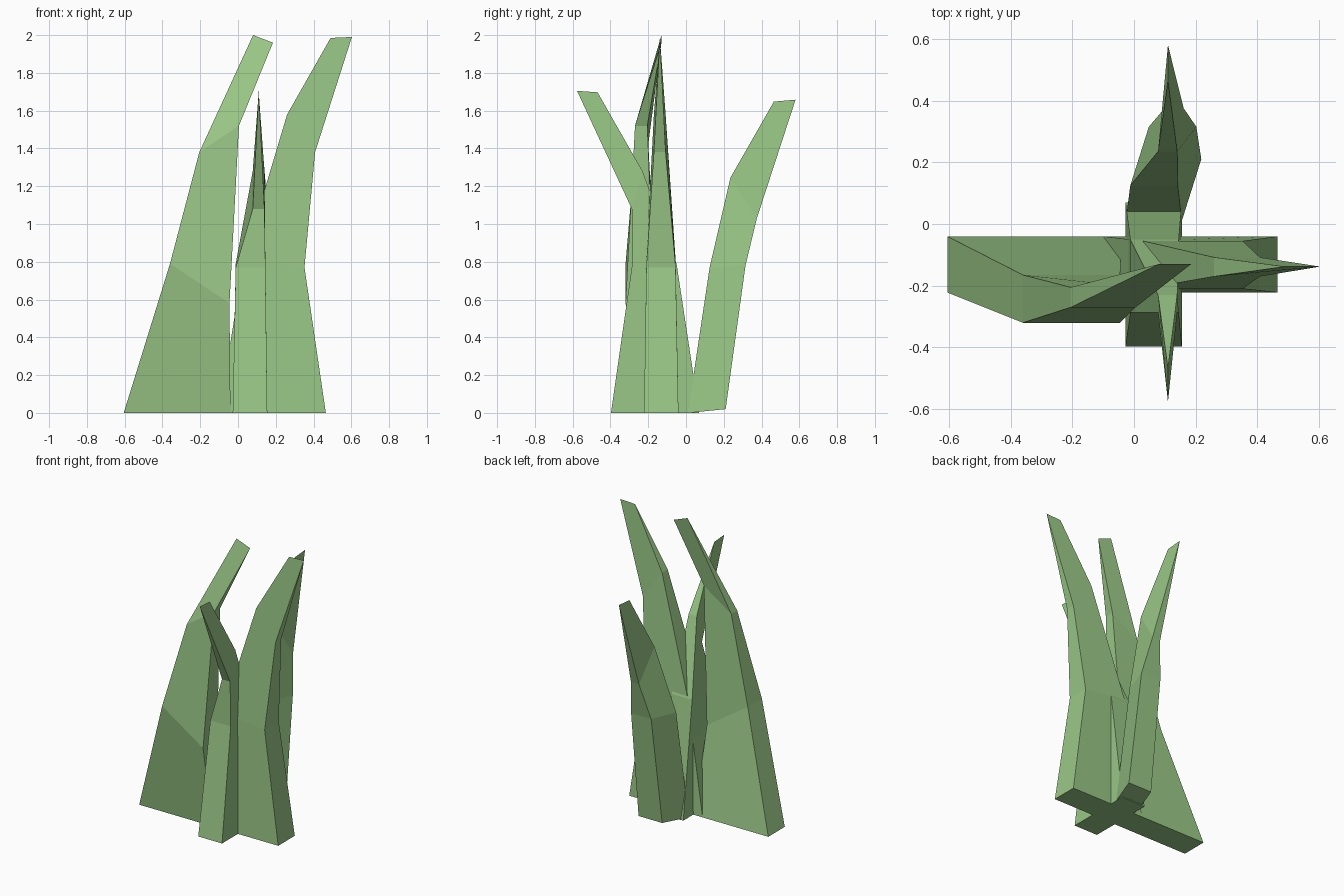
import bpy, bmesh

if "Cube" in bpy.data.objects:
    bpy.data.objects.remove(bpy.data.objects["Cube"])

# Leaf green
green = bpy.data.materials.new("leaf_green")
green.diffuse_color = (0.32, 0.57, 0.24, 1)
green.use_nodes = True
green.node_tree.nodes["Principled BSDF"].inputs["Base Color"].default_value = green.diffuse_color


def blade(name, axis, stations, tip):
    """Loft four-sided stations up to a sharp tip edge.
    station: (inner_u, inner_z, outer_u, outer_z, side_lo, side_hi, outer_side_shift)
    tip: (inner_u, inner_z, outer_u, outer_z, side)"""
    def co(u, s, z):
        return (u, s, z) if axis == 'X' else (s, u, z)

    bm = bmesh.new()
    rings = []
    for iu, iz, ou, oz, lo, hi, sh in stations:
        rings.append([bm.verts.new(co(*p)) for p in (
            (iu, lo, iz), (ou, lo + sh, oz), (ou, hi + sh, oz), (iu, hi, iz))])
    bm.faces.new(rings[0])
    for a, b in zip(rings, rings[1:]):
        for i in range(4):
            j = (i + 1) % 4
            bm.faces.new((a[i], a[j], b[j], b[i]))
    # Sharp tip edge
    iu, iz, ou, oz, s = tip
    ti, to = bm.verts.new(co(iu, s, iz)), bm.verts.new(co(ou, s, oz))
    a, b, c, d = rings[-1]
    for f in ((a, b, to, ti), (b, c, to), (c, d, ti, to), (d, a, ti)):
        bm.faces.new(f)
    bmesh.ops.recalc_face_normals(bm, faces=bm.faces)
    me = bpy.data.meshes.new(name)
    bm.to_mesh(me)
    bm.free()
    me.materials.append(green)
    bpy.context.collection.objects.link(bpy.data.objects.new(name, me))


# Wide left blade, curling over to the right
blade("left_blade", 'X', [
    (-0.04, 0, -0.605, 0, -0.222, -0.04, 0),
    (-0.045, 0.58, -0.36, 0.79, -0.32, -0.165, 0),
    (0.005, 1.52, -0.205, 1.38, -0.27, -0.205, 0)],
    (0.185, 1.96, 0.08, 2.0, -0.13))

# Right blade
blade("right_blade", 'X', [
    (-0.10, 0, 0.465, 0, -0.222, -0.04, 0),
    (0.03, 0.81, 0.352, 0.77, -0.21, -0.055, 0),
    (0.26, 1.58, 0.408, 1.38, -0.17, -0.108, 0)],
    (0.49, 1.985, 0.603, 1.99, -0.138))

# Front blade, leaning forward
blade("front_blade", 'Y', [
    (0.07, 0, -0.397, 0, -0.028, 0.155, 0),
    (-0.05, 0.79, -0.287, 0.77, -0.012, 0.145, 0),
    (-0.23, 1.28, -0.287, 1.08, 0.078, 0.14, 0)],
    (-0.468, 1.697, -0.577, 1.705, 0.11))

# Back blade, slightly twisted
blade("back_blade", 'Y', [
    (0.01, 0, 0.21, 0.02, -0.027, 0.155, 0.063),
    (0.125, 0.77, 0.315, 0.78, -0.012, 0.142, 0.06),
    (0.235, 1.245, 0.375, 1.03, 0.078, 0.14, 0.021)],
    (0.465, 1.648, 0.58, 1.658, 0.11))
